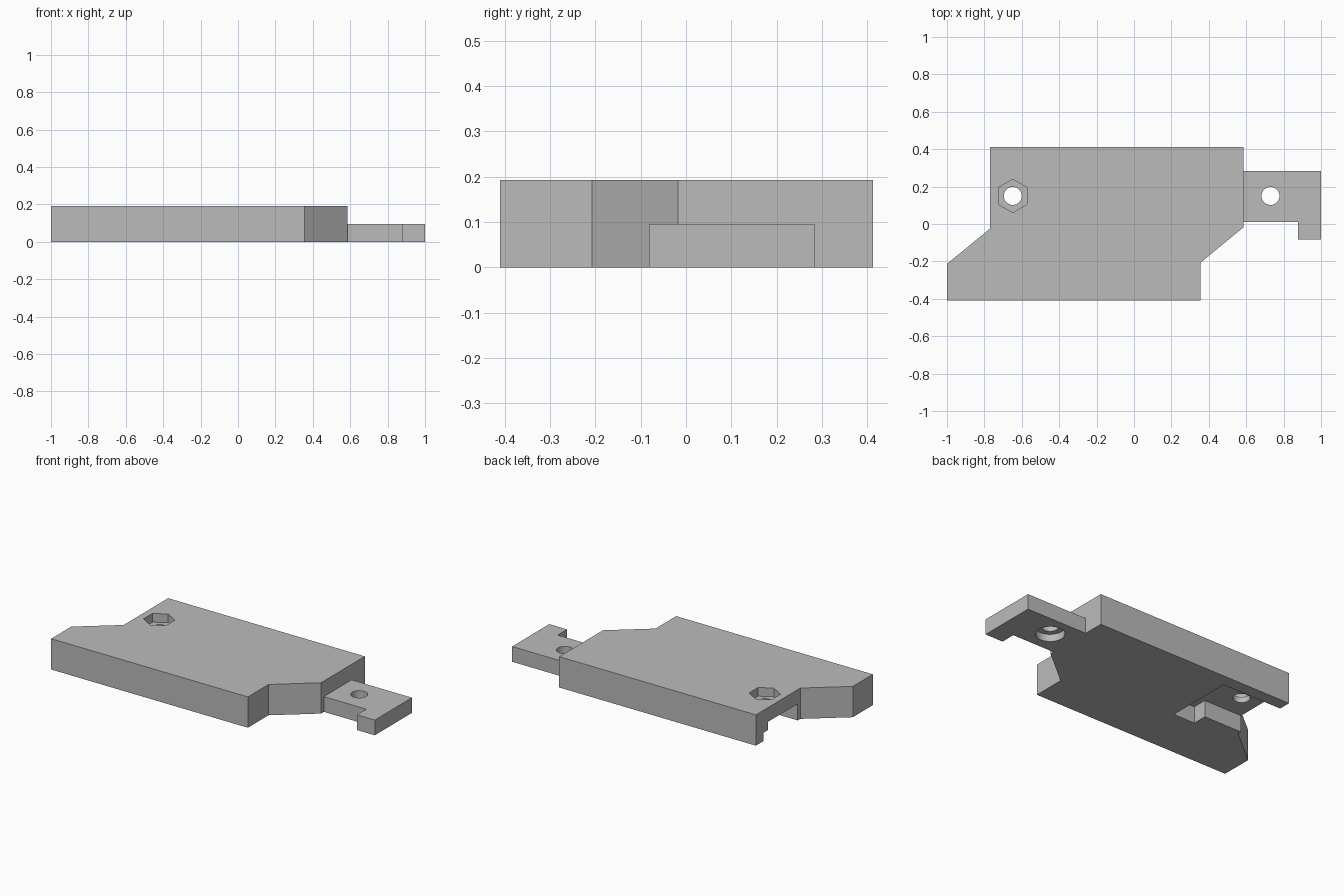
import bpy
import bmesh
from math import cos, sin, pi, radians

cube = bpy.data.objects.get("Cube")
if cube:
    bpy.data.objects.remove(cube, do_unlink=True)

grey = bpy.data.materials.new("light_grey")
grey.use_nodes = True
colour = (0.5, 0.5, 0.5, 1)
grey.diffuse_color = colour
grey.node_tree.nodes["Principled BSDF"].inputs["Base Color"].default_value = colour


def prism(name, outline, z0, z1):
    """Extrude a flat outline from z0 up to z1."""
    bm = bmesh.new()
    base = bm.faces.new([bm.verts.new((x, y, z0)) for x, y in outline])
    out = bmesh.ops.extrude_face_region(bm, geom=[base])
    top = [v for v in out["geom"] if isinstance(v, bmesh.types.BMVert)]
    bmesh.ops.translate(bm, vec=(0, 0, z1 - z0), verts=top)
    bmesh.ops.recalc_face_normals(bm, faces=bm.faces)
    mesh = bpy.data.meshes.new(name)
    bm.to_mesh(mesh)
    bm.free()
    mesh.materials.append(grey)
    obj = bpy.data.objects.new(name, mesh)
    bpy.context.collection.objects.link(obj)
    return obj


def ring(centre, radius, sides, turn=0.0):
    return [(centre[0] + radius * cos(turn + 2 * pi * i / sides),
             centre[1] + radius * sin(turn + 2 * pi * i / sides)) for i in range(sides)]


def box(x0, x1, y0, y1):
    return [(x0, y0), (x1, y0), (x1, y1), (x0, y1)]


def cut(target, outline, z0, z1):
    """Subtract a prism from the target and discard the cutter."""
    cutter = prism("cutter", outline, z0, z1)
    cutter.hide_render = True
    mod = target.modifiers.new("cut", "BOOLEAN")
    mod.operation = "DIFFERENCE"
    mod.solver = "EXACT"
    mod.object = cutter
    bpy.context.view_layer.objects.active = target
    bpy.ops.object.modifier_apply(modifier=mod.name)
    bpy.data.objects.remove(cutter, do_unlink=True)


H, TAB_H, BELOW = 0.192, 0.095, -0.05

# Main plate with slanted ends
plate = prism("main_plate", [
    (-1, -0.41), (0.355, -0.41), (0.355, -0.207), (0.585, -0.018),
    (0.585, 0.412), (-0.77, 0.412), (-0.77, -0.025), (-1, -0.213)], 0, H)

# Underside socket: hooked pocket, with a shallow wider ledge at the back
cut(plate, [(-0.85, 0.0), (-0.51, 0.0), (-0.51, -0.09), (-0.363, -0.09),
            (-0.363, 0.292), (-0.85, 0.292)], BELOW, 0.103)
cut(plate, box(-0.85, -0.363, 0.1, 0.336), BELOW, 0.052)

# Bolt hole with hexagonal nut recess on top
nut = (-0.648, 0.15)
cut(plate, ring(nut, 0.048, 32), BELOW, 0.3)
cut(plate, ring(nut, 0.089, 6, pi / 2), 0.138, 0.3)

# Hooked connecting tab with a bolt hole and round recess underneath
tab = prism("hooked_tab", [
    (0.585, 0.01), (0.877, 0.01), (0.877, -0.082), (1, -0.082),
    (1, 0.283), (0.585, 0.283)], 0, TAB_H)
bolt = (0.73, 0.15)
cut(tab, ring(bolt, 0.048, 32), BELOW, 0.3)
cut(tab, ring(bolt, 0.082, 32), BELOW, 0.045)

# Smooth the round holes, keeping edges sharp
bpy.ops.object.select_all(action="DESELECT")
for obj in (plate, tab):
    obj.select_set(True)
bpy.context.view_layer.objects.active = plate
bpy.ops.object.shade_smooth_by_angle(angle=radians(30))
